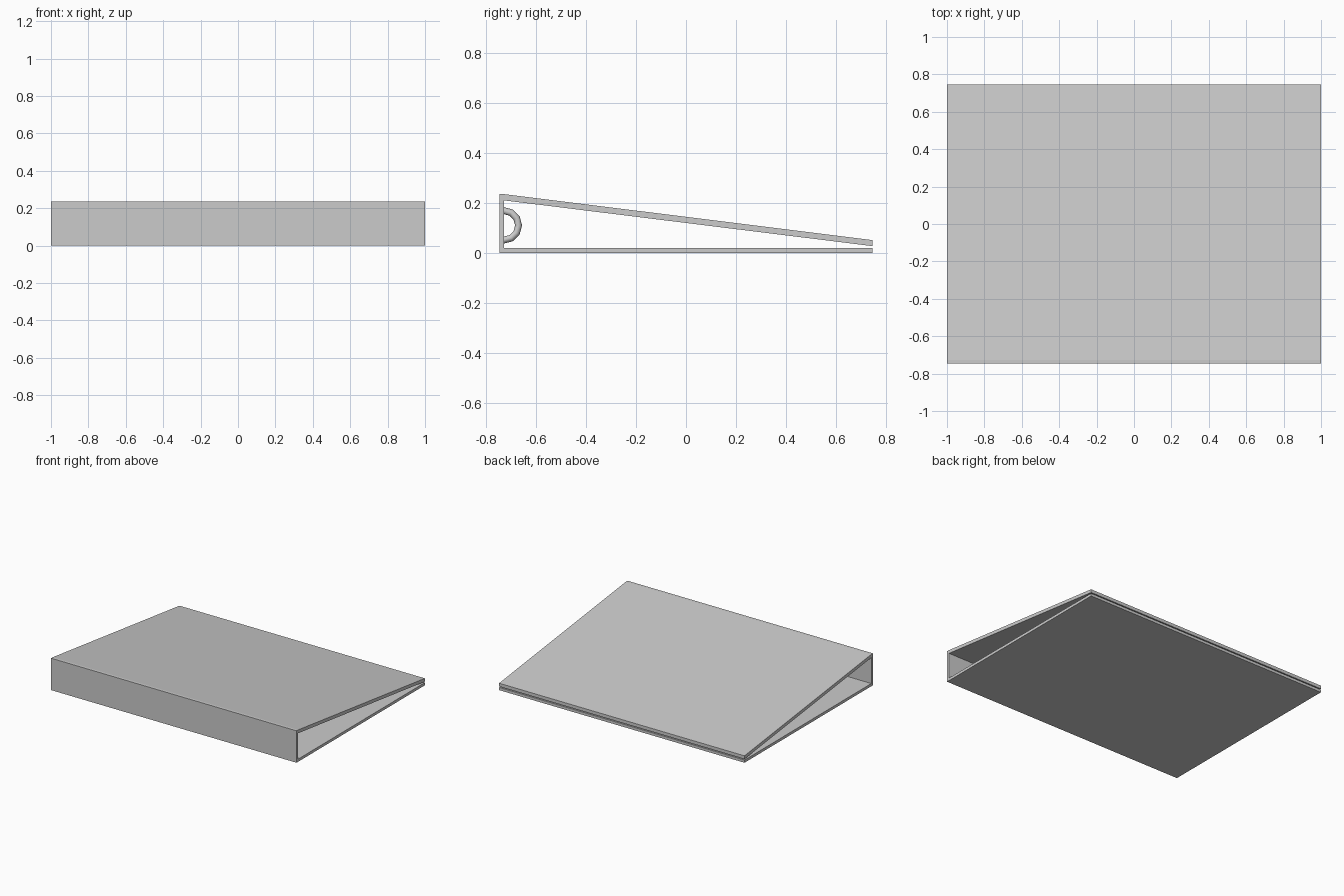
import bpy, bmesh, math
from mathutils import Vector, Matrix

if "Cube" in bpy.data.objects:
    bpy.data.objects.remove(bpy.data.objects["Cube"])

Y = 0.747          # half depth of the covers
SPINE = -0.728     # inner face of the spine


def finish(bm, name):
    bmesh.ops.recalc_face_normals(bm, faces=bm.faces)
    mesh = bpy.data.meshes.new(name)
    bm.to_mesh(mesh)
    bm.free()
    ob = bpy.data.objects.new(name, mesh)
    bpy.context.collection.objects.link(ob)
    return ob


# Cover: bottom board, spine and sloping top board as one side profile
profile = [(-Y, 0), (Y, 0), (Y, 0.02), (SPINE, 0.02), (SPINE, 0.21),
           (Y, 0.027), (Y, 0.051), (SPINE, 0.235), (-Y, 0.235)]
bm = bmesh.new()
face = bm.faces.new([bm.verts.new((-1, y, z)) for y, z in profile])
side = bmesh.ops.extrude_face_region(bm, geom=[face])["geom"]
bmesh.ops.translate(bm, vec=(2, 0, 0),
                    verts=[v for v in side if isinstance(v, bmesh.types.BMVert)])
finish(bm, "binder_cover")


# Rings: half loops standing on the inside of the spine
def ring(x, name):
    bm = bmesh.new()
    centre = Vector((x, SPINE - 0.001, 0.11))
    top = Matrix.Translation(centre + Vector((0, 0, 0.059)))
    circle = bmesh.ops.create_circle(bm, segments=8, radius=0.014, cap_ends=False,
                                     matrix=top @ Matrix.Rotation(math.pi / 2, 4, 'X'))
    edges = list({e for v in circle["verts"] for e in v.link_edges})
    bmesh.ops.spin(bm, geom=circle["verts"] + edges, cent=centre, axis=(-1, 0, 0),
                   angle=math.pi, steps=6)
    bmesh.ops.holes_fill(bm, edges=[e for e in bm.edges if e.is_boundary], sides=0)
    ob = finish(bm, name)
    bpy.ops.object.select_all(action='DESELECT')
    bpy.context.view_layer.objects.active = ob
    ob.select_set(True)
    bpy.ops.object.shade_smooth_by_angle(angle=math.radians(50))


for i, x in enumerate((-0.6, 0, 0.6)):
    ring(x, f"binder_ring_{i + 1}")
